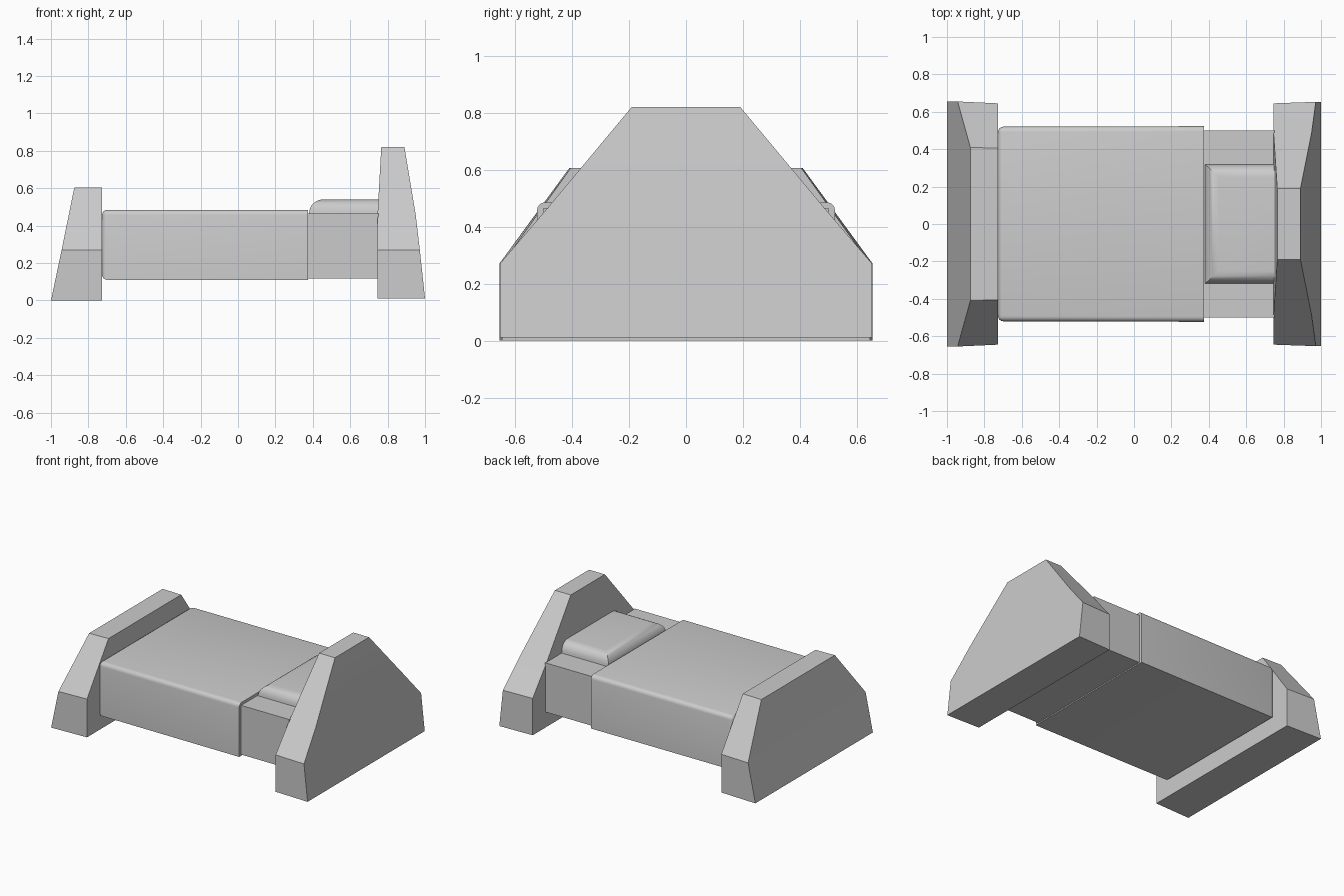
import bpy, bmesh, math

if "Cube" in bpy.data.objects:
    bpy.data.objects.remove(bpy.data.objects["Cube"])


def finish(name, bm, angle=30):
    bmesh.ops.recalc_face_normals(bm, faces=bm.faces[:])
    mesh = bpy.data.meshes.new(name)
    bm.to_mesh(mesh)
    bm.free()
    ob = bpy.data.objects.new(name, mesh)
    bpy.context.collection.objects.link(ob)
    bpy.ops.object.select_all(action='DESELECT')
    ob.select_set(True)
    bpy.context.view_layer.objects.active = ob
    bpy.ops.object.shade_smooth_by_angle(angle=math.radians(angle))
    return ob


def loft(rows):
    """Stack rectangular sections; row = (z, x0, x1, half-width at x0, half-width at x1)."""
    bm = bmesh.new()
    rings = [[bm.verts.new(p) for p in ((x0, -h0, z), (x1, -h1, z), (x1, h1, z), (x0, h0, z))]
             for z, x0, x1, h0, h1 in rows]
    for a, b in zip(rings, rings[1:]):
        for i in range(4):
            j = (i + 1) % 4
            bm.faces.new((a[i], a[j], b[j], b[i]))
    bm.faces.new(rings[0])
    bm.faces.new(rings[-1])
    return bm


def round_edges(bm, test, width, segments=4):
    edges = [e for e in bm.edges if test((e.verts[0].co + e.verts[1].co) / 2)]
    bmesh.ops.bevel(bm, geom=edges, offset=width, segments=segments, profile=0.5,
                    affect='EDGES', clamp_overlap=True)


# Tall end stand (right) and short end stand (left)
finish("tall_end_stand", loft([
    (0.01, 0.745, 1.00, 0.645, 0.653),
    (0.27, 0.745, 0.972, 0.645, 0.653),
    (0.46, 0.746, 0.95, 0.49, 0.49),
    (0.82, 0.766, 0.89, 0.19, 0.19)]), 20)
finish("short_end_stand", loft([
    (0.0, -1.0, -0.727, 0.655, 0.645),
    (0.27, -0.943, -0.727, 0.655, 0.645),
    (0.605, -0.875, -0.727, 0.41, 0.405)]), 20)

# Wide outer sleeve: rounded along the top and at its left end
bm = loft([(0.11, -0.727, 0.375, 0.52, 0.523), (0.485, -0.727, 0.375, 0.52, 0.523)])
round_edges(bm, lambda c: c.x < -0.7 or (c.z > 0.48 and abs(c.y) > 0.4), 0.028)
finish("outer_sleeve", bm)

# Narrower inner bar joining the tall stand
finish("inner_bar", loft([(0.118, 0.37, 0.75, 0.5, 0.5), (0.465, 0.37, 0.75, 0.5, 0.5)]))

# Raised pad with rounded shoulders on top of the bar
bm = loft([(0.46, 0.378, 0.75, 0.32, 0.32), (0.54, 0.392, 0.75, 0.31, 0.31)])
round_edges(bm, lambda c: c.z > 0.53 and c.x < 0.7, 0.06, 6)
finish("raised_pad", bm)
